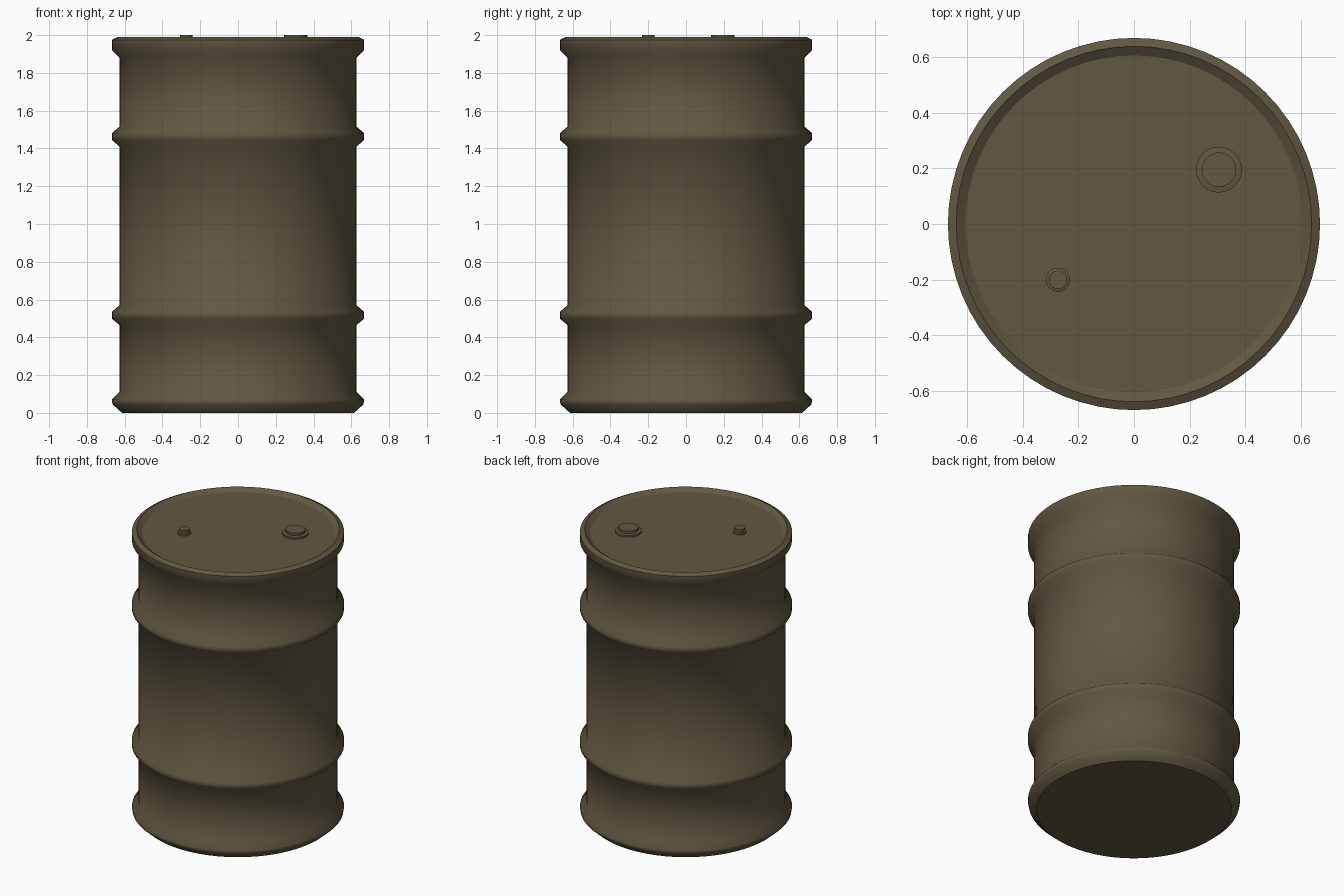
import bpy, math

if "Cube" in bpy.data.objects:
    bpy.data.objects.remove(bpy.data.objects["Cube"])

SEG = 64
olive = bpy.data.materials.new("olive_drab_paint")
olive.diffuse_color = (0.118, 0.098, 0.055, 1)
olive.use_nodes = True
olive.node_tree.nodes["Principled BSDF"].inputs["Base Color"].default_value = olive.diffuse_color


def lathe(name, profile, centre=(0, 0), angle=60, seg=SEG, cap_start=False, cap_end=False):
    """Spin a (radius, z) profile about a vertical axis."""
    verts, faces = [], []
    for r, z in profile:
        for i in range(seg):
            a = 2 * math.pi * i / seg
            verts.append((centre[0] + r * math.cos(a), centre[1] + r * math.sin(a), z))
    for k in range(len(profile) - 1):
        for i in range(seg):
            j = (i + 1) % seg
            faces.append((k * seg + i, k * seg + j, (k + 1) * seg + j, (k + 1) * seg + i))
    if cap_start:
        faces.append(tuple(reversed(range(seg))))
    if cap_end:
        top = (len(profile) - 1) * seg
        faces.append(tuple(range(top, top + seg)))
    mesh = bpy.data.meshes.new(name)
    mesh.from_pydata(verts, [], faces)
    mesh.materials.append(olive)
    obj = bpy.data.objects.new(name, mesh)
    bpy.context.collection.objects.link(obj)
    bpy.ops.object.select_all(action='DESELECT')
    bpy.context.view_layer.objects.active = obj
    obj.select_set(True)
    bpy.ops.object.shade_smooth_by_angle(angle=math.radians(angle))
    return obj


R, RIB, LID_R, LID_Z = 0.628, 0.668, 0.605, 1.967


def rib(z):
    """Rolled hoop centred at height z."""
    return [(R, z - 0.052), (RIB, z - 0.018), (RIB, z + 0.018), (R, z + 0.052)]


# Drum wall: bottom chime, two hoops, top chime and inner lip
wall = [(0.614, 0), (0.664, 0.045), (RIB, 0.07), (R, 0.11)]
wall += rib(0.517) + rib(1.463)
wall += [(R, 1.88), (RIB, 1.92), (RIB, 1.975), (0.638, 1.99), (LID_R, LID_Z)]
lathe("drum_wall", wall)

# Flat ends, kept separate so their edges stay crisp
lathe("drum_lid", [(LID_R, LID_Z)], cap_end=True)
lathe("drum_base", [(0.614, 0)], cap_start=True)


# Bungs: flange ring with a raised plug
def bung(name, centre, r_ring, r_plug):
    lathe(name, [(r_ring, LID_Z), (r_ring, 1.98), (r_plug, 1.983), (r_plug, 2.0)],
          centre, angle=30, seg=32, cap_end=True)


bung("large_bung", (0.305, 0.195), 0.082, 0.062)
bung("small_bung", (-0.273, -0.2), 0.043, 0.033)
